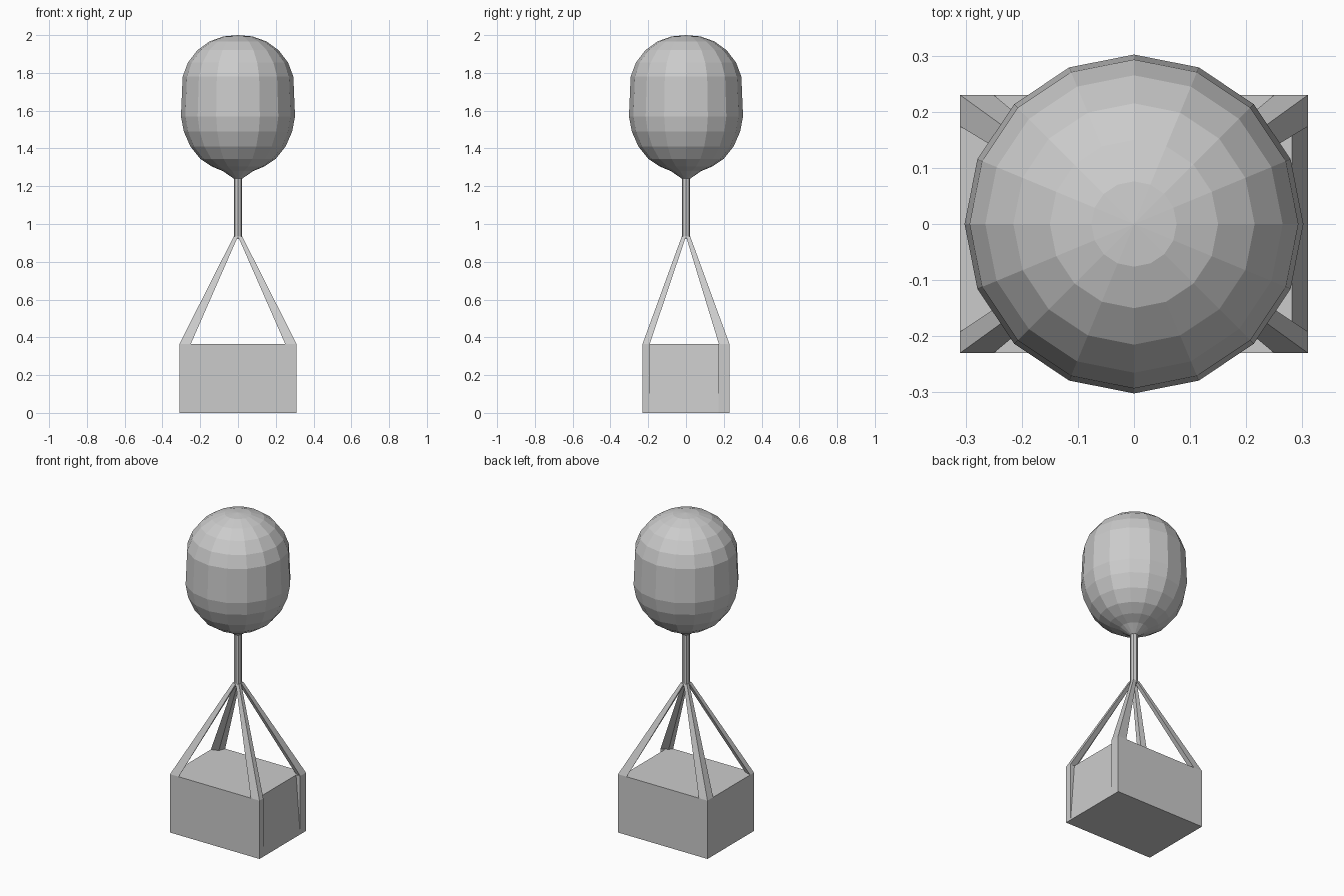
import bpy, bmesh, math

if "Cube" in bpy.data.objects:
    bpy.data.objects.remove(bpy.data.objects["Cube"])


def make_object(name, bm):
    bmesh.ops.recalc_face_normals(bm, faces=bm.faces[:])
    mesh = bpy.data.meshes.new(name)
    bm.to_mesh(mesh)
    bm.free()
    obj = bpy.data.objects.new(name, mesh)
    bpy.context.collection.objects.link(obj)
    return obj


def loft(name, lower, upper):
    """Closed solid between two matching outlines."""
    bm = bmesh.new()
    a = [bm.verts.new(p) for p in lower]
    b = [bm.verts.new(p) for p in upper]
    n = len(a)
    bm.faces.new(a[::-1])
    bm.faces.new(b)
    for i in range(n):
        bm.faces.new((a[i], a[(i + 1) % n], b[(i + 1) % n], b[i]))
    return make_object(name, bm)


def lathe(name, profile, sides):
    """Revolve (radius, z) points around the z axis."""
    bm = bmesh.new()
    verts = [bm.verts.new((r, 0, z)) for r, z in profile]
    edges = [bm.edges.new(pair) for pair in zip(verts, verts[1:])]
    bmesh.ops.spin(bm, geom=verts + edges, cent=(0, 0, 0), axis=(0, 0, 1),
                   angle=math.tau, steps=sides, use_merge=False)
    bmesh.ops.remove_doubles(bm, verts=bm.verts[:], dist=0.0005)
    return make_object(name, bm)


def block(name, x0, x1, y0, y1, z0, z1):
    outline = [(x0, y0), (x1, y0), (x1, y1), (x0, y1)]
    return loft(name, [(x, y, z0) for x, y in outline],
                [(x, y, z1) for x, y in outline])


# Balloon with its tapered neck
lathe("balloon", [(0, 2.0), (0.076, 1.993), (0.15, 1.967), (0.215, 1.92),
                  (0.265, 1.855), (0.293, 1.78), (0.302, 1.57),
                  (0.287, 1.49), (0.252, 1.41), (0.20, 1.345),
                  (0.14, 1.305), (0.08, 1.28), (0.022, 1.24), (0, 1.24)], 16)

# Rod between balloon and straps
lathe("rod", [(0, 1.25), (0.022, 1.25), (0.022, 0.92), (0, 0.92)], 8)

# Crate body, with the right panel leaning slightly inward
top = 0.365
section = [(-0.31, 0), (0.31, 0), (0.282, top), (-0.31, top)]
loft("crate", [(x, -0.23, z) for x, z in section],
     [(x, 0.23, z) for x, z in section])
block("crate_post_front", 0.27, 0.31, -0.23, -0.19, 0, top)
block("crate_post_back", 0.27, 0.31, 0.172, 0.23, 0, top)

# Four straps tapering from the crate corners up to the rod
for sx, side in ((-1, "left"), (1, "right")):
    for sy, end, dy in ((-1, "front", 0.038), (1, "back", 0.056)):
        foot = [(0.31, 0.23), (0.25, 0.23), (0.265, 0.245 - dy), (0.31, 0.23 - dy)]
        head = [(0.022, 0.022), (0.0, 0.022), (0.0, 0.0), (0.022, 0.0)]
        loft(f"strap_{end}_{side}",
             [(sx * x, sy * y, top) for x, y in foot],
             [(sx * x, sy * y, 0.935) for x, y in head])
